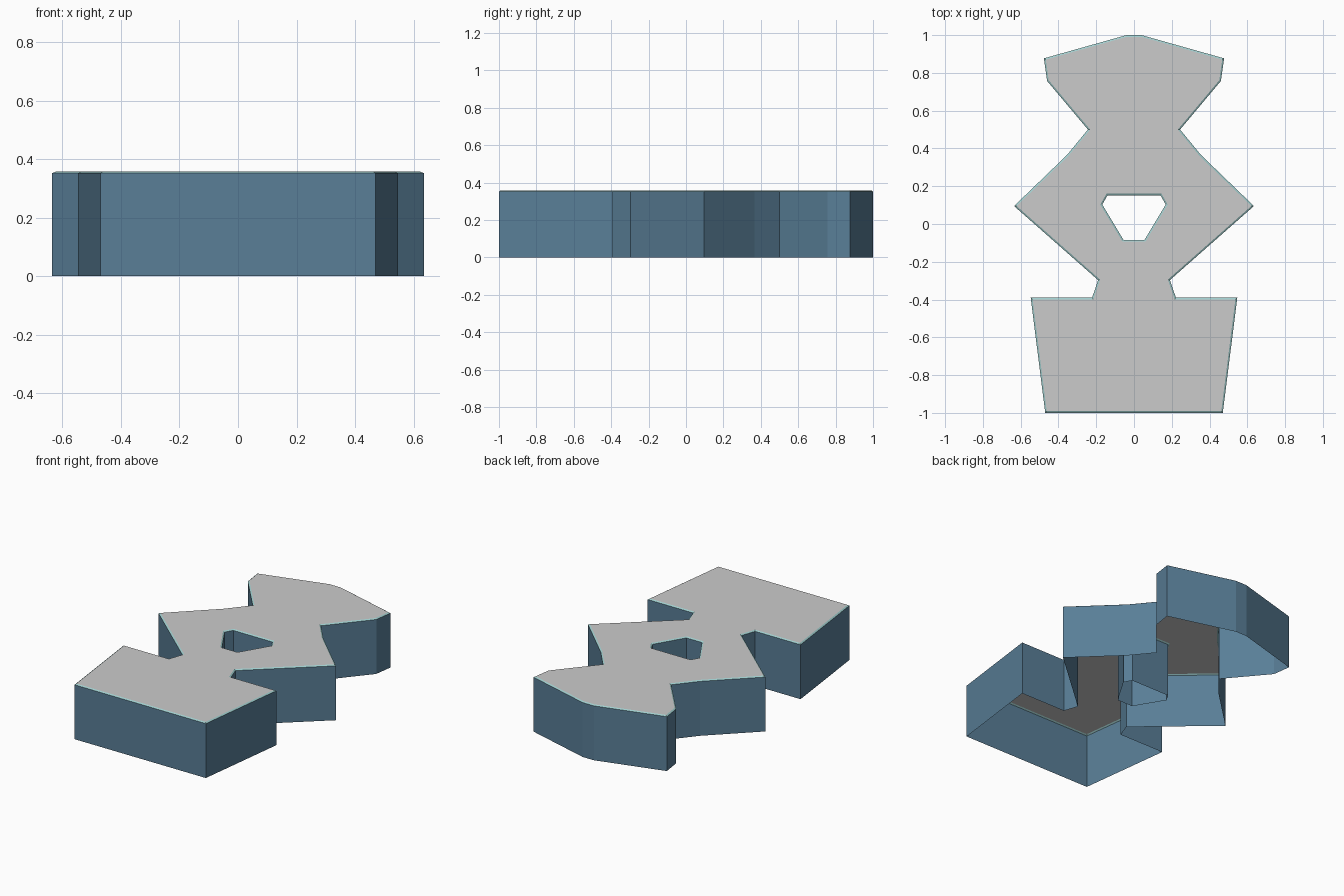
import bpy, bmesh
from mathutils import Vector

if "Cube" in bpy.data.objects:
    bpy.data.objects.remove(bpy.data.objects["Cube"])

WALL_TOP, PLATE_Z, INSET = 0.352, 0.358, 0.009

# Right half of each outline, mirrored across x = 0
outer_half = [(0.47, -1), (0.547, -0.39), (0.222, -0.39), (0.19, -0.297),
              (0.635, 0.095), (0.355, 0.365), (0.244, 0.50), (0.46, 0.757),
              (0.477, 0.877), (0.04, 1)]
hole_half = [(0.14, 0.152), (0.168, 0.103), (0.056, -0.084)]


def mirrored(half):
    return [Vector(p) for p in half] + [Vector((-x, y)) for x, y in reversed(half)]


def offset(loop, d):
    """Move a closed loop to its left by d with mitred corners."""
    result = []
    for i, p in enumerate(loop):
        a = (p - loop[i - 1]).normalized()
        b = (loop[(i + 1) % len(loop)] - p).normalized()
        na, nb = Vector((-a.y, a.x)), Vector((-b.y, b.x))
        result.append(p + (na + nb) * d / (1 + na.dot(nb)))
    return result


def add_band(bm, low, z0, high, z1):
    lo = [bm.verts.new((p.x, p.y, z0)) for p in low]
    hi = [bm.verts.new((p.x, p.y, z1)) for p in high]
    for i in range(len(lo)):
        j = (i + 1) % len(lo)
        bm.faces.new((lo[i], lo[j], hi[j], hi[i]))


def finish(name, bm, color=None):
    mesh = bpy.data.meshes.new(name)
    bm.to_mesh(mesh)
    bm.free()
    obj = bpy.data.objects.new(name, mesh)
    bpy.context.collection.objects.link(obj)
    if color:
        mat = bpy.data.materials.new(name + "_color")
        mat.diffuse_color = (*color, 1)
        mat.use_nodes = True
        mat.node_tree.nodes["Principled BSDF"].inputs["Base Color"].default_value = mat.diffuse_color
        mesh.materials.append(mat)
    return obj


# Outer loop runs counter-clockwise, hole clockwise: left is always solid
loops = [mirrored(outer_half), mirrored(hole_half)]
inner = [offset(loop, INSET) for loop in loops]

# Open-bottomed walls around the outline and the hole
bm = bmesh.new()
for loop in loops:
    add_band(bm, loop, 0, loop, WALL_TOP)
finish("side_walls", bm, (0.10, 0.21, 0.31))

# Narrow sloped rim between walls and top
bm = bmesh.new()
for loop, inset in zip(loops, inner):
    add_band(bm, loop, WALL_TOP, inset, PLATE_Z)
finish("bevel_rim", bm, (0.35, 0.62, 0.62))

# Flat top plate with the hole
bm = bmesh.new()
for loop in inner:
    vs = [bm.verts.new((p.x, p.y, PLATE_Z)) for p in loop]
    for i in range(len(vs)):
        bm.edges.new((vs[i - 1], vs[i]))
bmesh.ops.triangle_fill(bm, edges=bm.edges[:], use_beauty=True, normal=(0, 0, 1))
bm.normal_update()
for f in bm.faces:
    if f.normal.z < 0:
        f.normal_flip()
finish("top_plate", bm)
